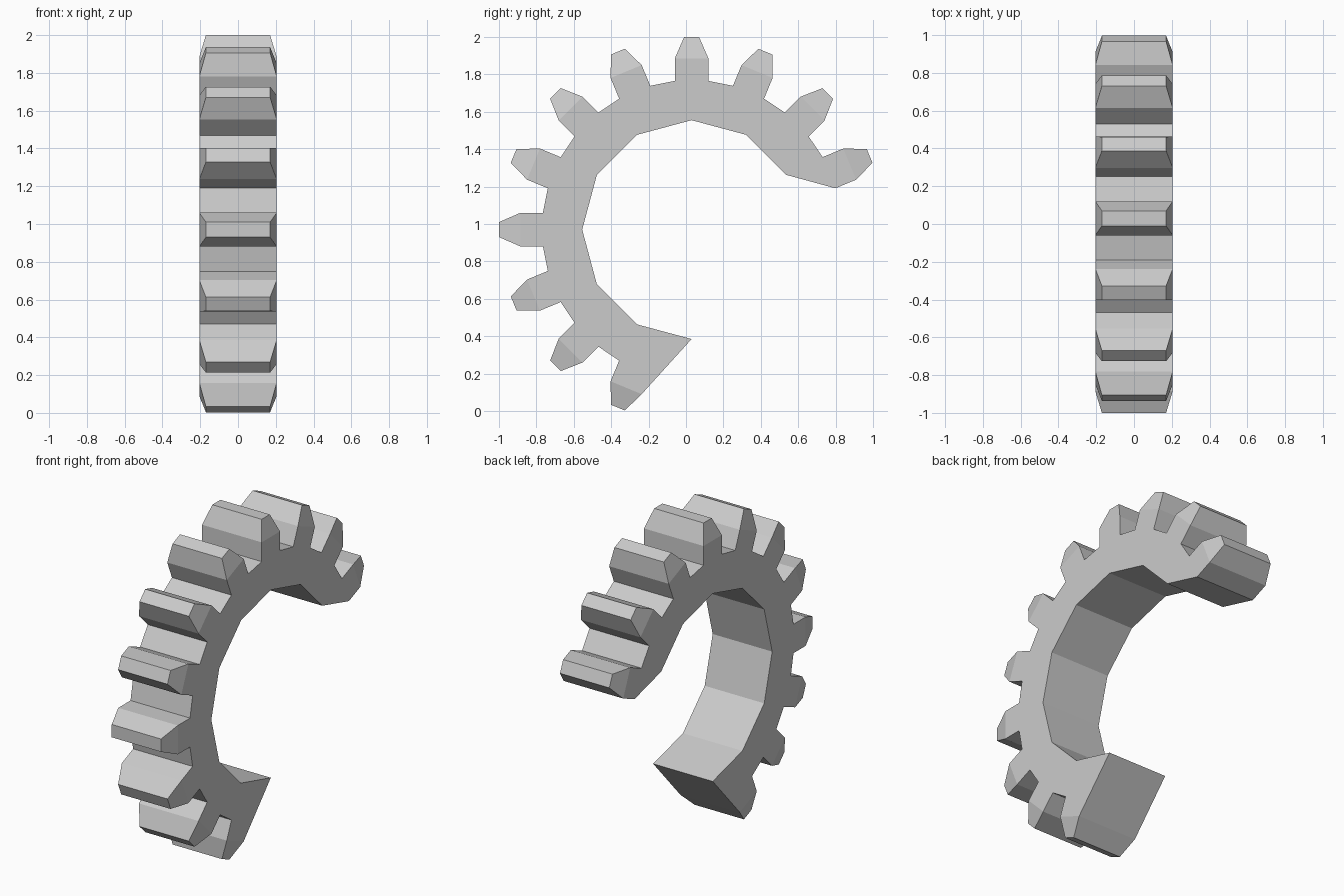
import bpy, bmesh
from math import radians, cos, sin

if "Cube" in bpy.data.objects:
    bpy.data.objects.remove(bpy.data.objects["Cube"])

CY, CZ = 0.03, 0.97          # gear axis in the YZ plane
HALF, TIP_HALF = 0.205, 0.17  # half thickness of body and of tooth tips
STEP, FIRST, COUNT = 22.5, 22.5, 11


def polar(r, side, deg):
    a = radians(deg)
    return (CY + r * cos(a) - side * sin(a), CZ + r * sin(a) + side * cos(a))


# outline: straight tooth flanks outside, twelve-sided bore inside
outline, tooth_edges = [], {}
for i in range(COUNT):
    deg = FIRST + i * STEP
    outline.append(polar(0.795, -0.09, deg))
    tooth_edges[len(outline)] = deg
    outline.append(polar(0.915, -0.09, deg))
    outline.append(polar(0.915, 0.09, deg))
    if i < COUNT - 1:        # last tooth runs straight into the broken end
        outline.append(polar(0.795, 0.09, deg))
for deg in range(270, 29, -30):
    outline.append(polar(0.585, 0, deg))

bm = bmesh.new()
left = [bm.verts.new((-HALF, y, z)) for y, z in outline]
right = [bm.verts.new((HALF, y, z)) for y, z in outline]
bm.faces.new(left)
bm.faces.new(right[::-1])
n = len(outline)
for i in range(n):
    j = (i + 1) % n
    base = [left[i], left[j], right[j], right[i]]
    if i not in tooth_edges:
        bm.faces.new(base)
        continue
    # tapered tooth tip
    deg = tooth_edges[i]
    tip = [bm.verts.new((x, *polar(1.03, s, deg))) for x, s in
           ((-TIP_HALF, -0.04), (-TIP_HALF, 0.04), (TIP_HALF, 0.04), (TIP_HALF, -0.04))]
    for k in range(4):
        m = (k + 1) % 4
        bm.faces.new((base[k], base[m], tip[m], tip[k]))
    bm.faces.new(tip)
bmesh.ops.recalc_face_normals(bm, faces=bm.faces[:])

mesh = bpy.data.meshes.new("broken_gear")
bm.to_mesh(mesh)
bm.free()
bpy.context.collection.objects.link(bpy.data.objects.new("broken_gear", mesh))
